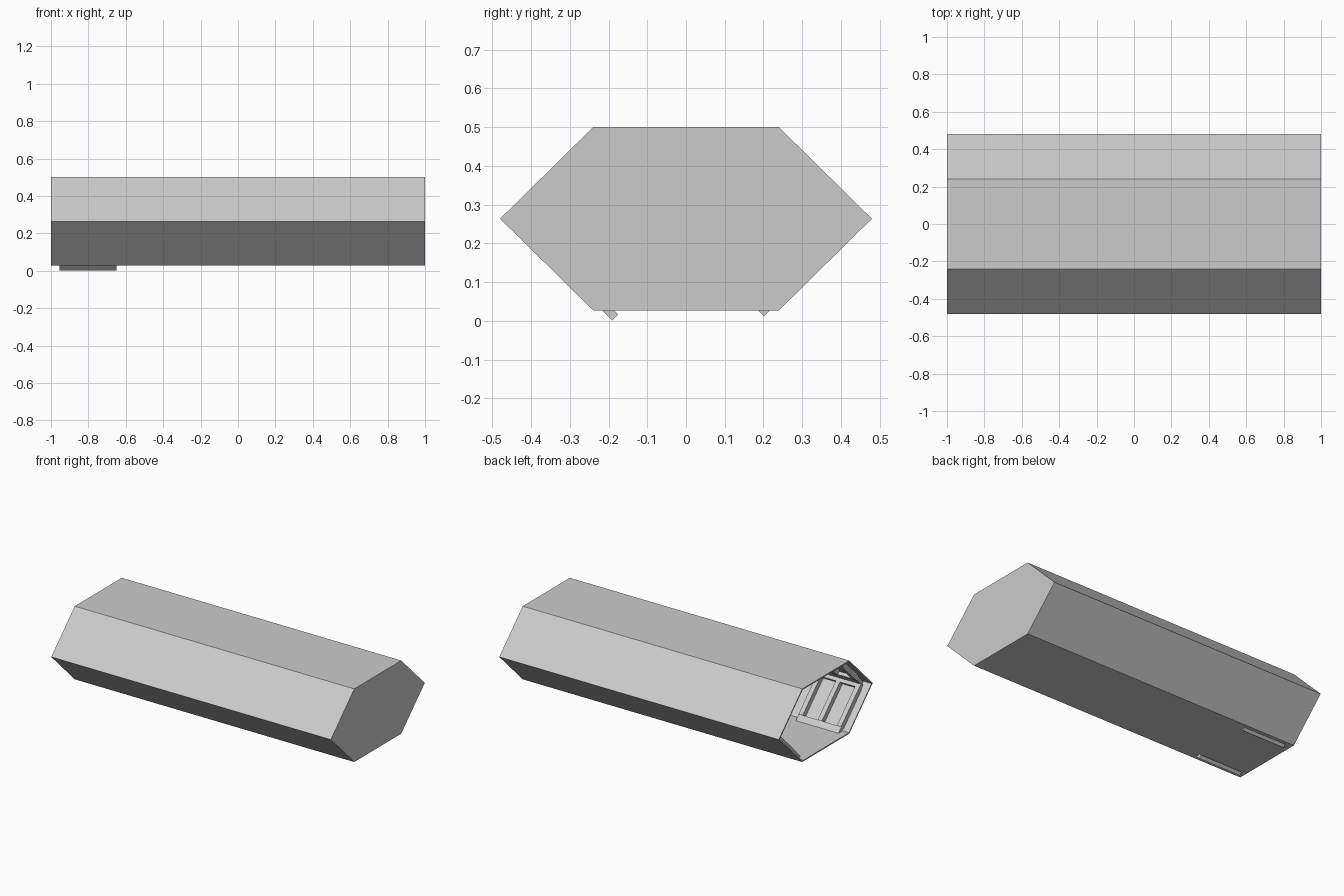
import bpy
import bmesh
from mathutils import Vector

if "Cube" in bpy.data.objects:
    bpy.data.objects.remove(bpy.data.objects["Cube"])

ZM = 0.2635  # height of the widest line
HEX = [(-0.24, 0.027), (0.24, 0.027), (0.48, ZM),
       (0.24, 0.5), (-0.24, 0.5), (-0.48, ZM)]


def make_object(name, bm):
    bmesh.ops.recalc_face_normals(bm, faces=bm.faces)
    mesh = bpy.data.meshes.new(name)
    bm.to_mesh(mesh)
    bm.free()
    obj = bpy.data.objects.new(name, mesh)
    bpy.context.collection.objects.link(obj)
    return obj


# Hexagonal hull, open at the -x end, with thin walls
bm = bmesh.new()
end = bm.faces.new([bm.verts.new((1, y, z)) for y, z in HEX])
ext = bmesh.ops.extrude_face_region(bm, geom=[end], use_keep_orig=True)
verts = [g for g in ext["geom"] if isinstance(g, bmesh.types.BMVert)]
bmesh.ops.translate(bm, verts=verts, vec=(-2, 0, 0))
bmesh.ops.delete(bm, geom=[f for f in bm.faces if f.calc_center_median().x < -0.99],
                 context="FACES")
hull = make_object("hull", bm)
solid = hull.modifiers.new("wall", "SOLIDIFY")
solid.thickness = 0.008
solid.offset = -1
solid.use_even_offset = True


def wall_box(bm, wall, x0, x1, u0, u1, n0, n1):
    """Box lying along a slanted wall: u runs up it, n points inward."""
    origin, u_dir, n_dir = wall
    mat_verts = bmesh.ops.create_cube(bm, size=1)["verts"]
    for v in mat_verts:
        u = u0 if v.co.y < 0 else u1
        n = n0 if v.co.z < 0 else n1
        p = origin + u_dir * u + n_dir * n
        v.co = (x0 if v.co.x < 0 else x1, p.x, p.y)


def wall_frame(bm, wall, low, high):
    """Ladder frame: rails top and bottom, three ribs between."""
    wall_box(bm, wall, -0.955, -0.65, low, low + 0.07, 0.016, 0.038)
    wall_box(bm, wall, -0.955, -0.65, high - 0.03, high, 0.016, 0.038)
    for x in (-0.955, -0.8175, -0.68):
        wall_box(bm, wall, x, x + 0.03, low + 0.07, high - 0.03, 0.004, 0.042)


# Interior frames on the four slanted walls
for side, label, low in ((-1, "front", -0.054), (1, "back", -0.038)):
    up_out = Vector((side, 0.985)).normalized()
    up_in = Vector((-side, 0.985)).normalized()
    lower = (Vector((side * 0.24, 0.027)), up_out,
             Vector((-side * up_out.y, abs(up_out.x))))
    upper = (Vector((side * 0.48, ZM)), up_in,
             Vector((-side * up_in.y, -abs(up_in.x))))
    bm = bmesh.new()
    wall_frame(bm, lower, low, 0.305)
    make_object(label + "_lower_frame", bm)
    bm = bmesh.new()
    wall_frame(bm, upper, 0.03, 0.31)
    make_object(label + "_upper_frame", bm)
